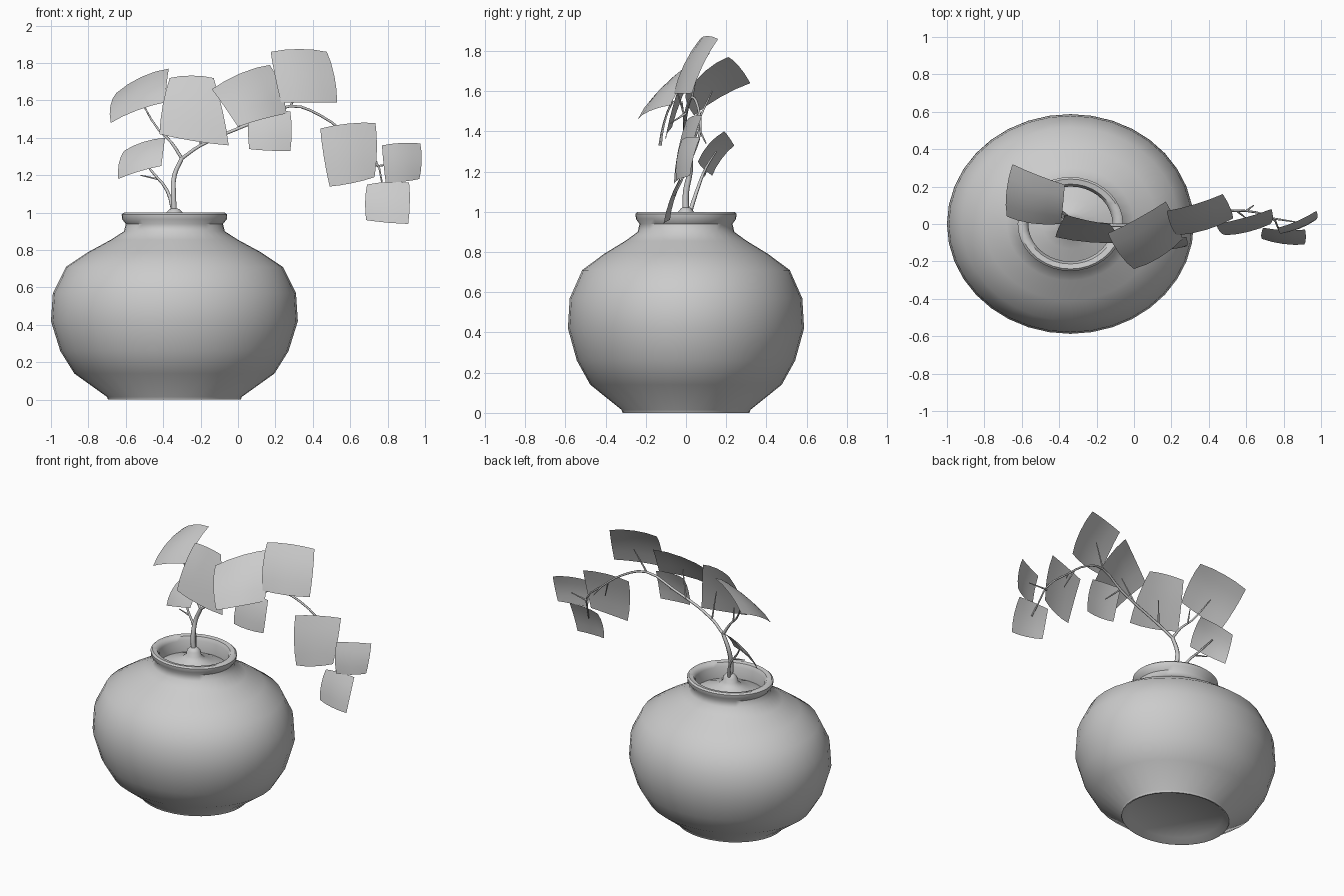
import bpy, bmesh, math
from mathutils import Vector

cube = bpy.data.objects.get("Cube")
if cube:
    bpy.data.objects.remove(cube, do_unlink=True)

clay = bpy.data.materials.new("plain_grey")
clay.use_nodes = True
GREY = (0.6, 0.6, 0.6, 1)
clay.diffuse_color = GREY
clay.node_tree.nodes["Principled BSDF"].inputs["Base Color"].default_value = GREY

POT_X = -0.34


def add_object(name, bm, angle):
    mesh = bpy.data.meshes.new(name)
    bm.to_mesh(mesh)
    bm.free()
    mesh.materials.append(clay)
    ob = bpy.data.objects.new(name, mesh)
    bpy.context.collection.objects.link(ob)
    bpy.ops.object.select_all(action='DESELECT')
    ob.select_set(True)
    bpy.context.view_layer.objects.active = ob
    bpy.ops.object.shade_smooth_by_angle(angle=math.radians(angle))
    return ob


def lathe(name, profile, angle, sides=36):
    """Turn a radius/height profile, slightly flattened front to back."""
    bm = bmesh.new()
    verts = [bm.verts.new((r, 0, z)) for r, z in profile]
    edges = [bm.edges.new(pair) for pair in zip(verts, verts[1:])]
    bmesh.ops.spin(bm, geom=verts + edges, cent=(0, 0, 0), axis=(0, 0, 1),
                   angle=math.tau, steps=sides)
    bmesh.ops.remove_doubles(bm, verts=bm.verts, dist=0.0005)
    bmesh.ops.recalc_face_normals(bm, faces=bm.faces)
    for v in bm.verts:
        v.co.y *= 0.89
        v.co.x += POT_X
    return add_object(name, bm, angle)


# Pot: recessed foot, round belly, narrow neck, rolled rim, inner wall
lathe("pot", [(0, 0.03), (0.31, 0.03), (0.345, 0), (0.355, 0), (0.36, 0.015),
              (0.535, 0.14), (0.61, 0.26), (0.66, 0.42), (0.65, 0.57),
              (0.58, 0.71), (0.46, 0.79), (0.34, 0.855), (0.27, 0.9),
              (0.26, 0.94), (0.28, 0.965), (0.282, 0.99), (0.27, 1.0),
              (0.24, 0.995), (0.225, 0.97), (0.225, 0.87)], 50)

# Soil with a small mound round the stems
lathe("soil", [(0.23, 0.89), (0.15, 0.92), (0.08, 0.945), (0.05, 0.97),
               (0.045, 1.0), (0.025, 1.02), (0, 1.025)], 70, 20)


def branch(name, points, start, end):
    """Tapering round twig through the given points."""
    curve = bpy.data.curves.new(name, 'CURVE')
    curve.dimensions = '3D'
    curve.bevel_depth = 1
    curve.bevel_resolution = 1
    curve.resolution_u = 3
    curve.use_fill_caps = True
    spline = curve.splines.new('BEZIER')
    spline.bezier_points.add(len(points) - 1)
    for i, (bp, co) in enumerate(zip(spline.bezier_points, points)):
        bp.co = co
        bp.handle_left_type = bp.handle_right_type = 'AUTO'
        bp.radius = start + (end - start) * i / (len(points) - 1)
    curve.materials.append(clay)
    ob = bpy.data.objects.new(name, curve)
    bpy.context.collection.objects.link(ob)
    bpy.ops.object.select_all(action='DESELECT')
    ob.select_set(True)
    bpy.context.view_layer.objects.active = ob
    bpy.ops.object.convert(target='MESH')


# Stems
branch("main_stem", [(-0.34, 0, 0.99), (-0.345, 0, 1.1), (-0.34, 0.02, 1.2),
                     (-0.3, 0.02, 1.29)], 0.017, 0.012)
branch("arching_branch", [(-0.3, 0.02, 1.29), (-0.2, 0, 1.36), (0.1, 0, 1.49),
                          (0.28, 0.03, 1.57), (0.44, 0.06, 1.52),
                          (0.6, 0.07, 1.4), (0.74, 0.03, 1.27),
                          (0.77, -0.02, 1.16), (0.79, -0.06, 1.08)], 0.01, 0.004)
branch("upper_left_branch", [(-0.3, 0.02, 1.29), (-0.36, 0.03, 1.38),
                             (-0.43, 0.06, 1.45), (-0.52, 0.13, 1.6)], 0.01, 0.004)
branch("lower_left_stem", [(-0.345, 0.02, 1.0), (-0.38, 0.06, 1.12),
                           (-0.46, 0.1, 1.22), (-0.52, 0.15, 1.3)], 0.011, 0.004)

# Twigs
for i, ends in enumerate([
        ((-0.43, 0.09, 1.18), (-0.52, 0.1, 1.2)),
        ((-0.4, 0.05, 1.42), (-0.41, 0.06, 1.52)),
        ((-0.2, 0, 1.36), (-0.22, -0.02, 1.55)),
        ((0.0, 0, 1.45), (0.06, -0.05, 1.62)),
        ((0.12, 0, 1.49), (0.17, -0.08, 1.44)),
        ((0.28, 0.03, 1.57), (0.36, 0.06, 1.72)),
        ((0.55, 0.07, 1.44), (0.6, 0.03, 1.32)),
        ((0.6, 0.07, 1.4), (0.64, 0.1, 1.34)),
        ((0.74, 0.03, 1.25), (0.87, 0.01, 1.26))]):
    branch(f"twig_{i + 1}", ends, 0.006, 0.003)


def leaf(name, corners, dome, steps=4):
    """Square cupped leaf blade; corners run round the edge."""
    a, b, c, d = map(Vector, corners)
    normal = (c - a).cross(d - b).normalized()
    if normal.z - normal.y < 0:
        normal.negate()
    centre = (a + b + c + d) / 4
    bm = bmesh.new()
    rows = []
    for j in range(steps + 1):
        v = j / steps
        row = []
        for i in range(steps + 1):
            u = i / steps
            co = a.lerp(b, u).lerp(d.lerp(c, u), v)
            hump = 4 * u * (1 - u), 4 * v * (1 - v)
            co = centre + (co - centre) * (1 + 0.06 * max(hump))
            row.append(bm.verts.new(co + normal * dome * sum(hump) / 2))
        rows.append(row)
    for low, high in zip(rows, rows[1:]):
        for i in range(steps):
            bm.faces.new((low[i], low[i + 1], high[i + 1], high[i]))
    bmesh.ops.recalc_face_normals(bm, faces=bm.faces)
    bm.normal_update()
    if sum((f.normal for f in bm.faces), Vector()).dot(normal) < 0:
        bmesh.ops.reverse_faces(bm, faces=bm.faces)
    add_object(name, bm, 60)


# Leaves
leaf("leaf_upper_left", [(-0.68, 0.04, 1.48), (-0.65, 0.32, 1.64),
                         (-0.37, 0.21, 1.77), (-0.39, 0, 1.59)], 0.04)
leaf("leaf_lower_left", [(-0.64, 0.13, 1.18), (-0.61, 0.24, 1.33),
                         (-0.39, 0.19, 1.4), (-0.41, 0.06, 1.25)], 0.03)
leaf("leaf_centre_left", [(-0.42, -0.07, 1.42), (-0.365, 0.05, 1.72),
                          (-0.13, 0, 1.72), (-0.05, -0.1, 1.36)], 0.02)
leaf("leaf_centre", [(0, -0.24, 1.46), (-0.14, -0.05, 1.66),
                     (0.17, 0.12, 1.79), (0.26, -0.08, 1.53)], 0.04)
leaf("leaf_under_arch", [(0.06, -0.13, 1.34), (0.28, -0.12, 1.33),
                         (0.28, -0.07, 1.54), (0.06, -0.06, 1.55)], 0.02)
leaf("leaf_top", [(0.175, 0.07, 1.86), (0.475, 0.16, 1.86),
                  (0.53, 0.03, 1.59), (0.23, -0.06, 1.59)], 0.03)
leaf("leaf_right", [(0.44, 0, 1.45), (0.735, 0.08, 1.48),
                    (0.73, 0, 1.19), (0.49, -0.06, 1.14)], 0.02)
leaf("leaf_far_right", [(0.77, -0.02, 1.36), (0.975, 0.07, 1.37),
                        (0.97, 0.02, 1.18), (0.79, -0.05, 1.16)], 0.02)
leaf("leaf_hanging", [(0.69, -0.02, 1.15), (0.915, -0.03, 1.16),
                      (0.91, -0.11, 0.94), (0.685, -0.08, 0.96)], 0.02)
